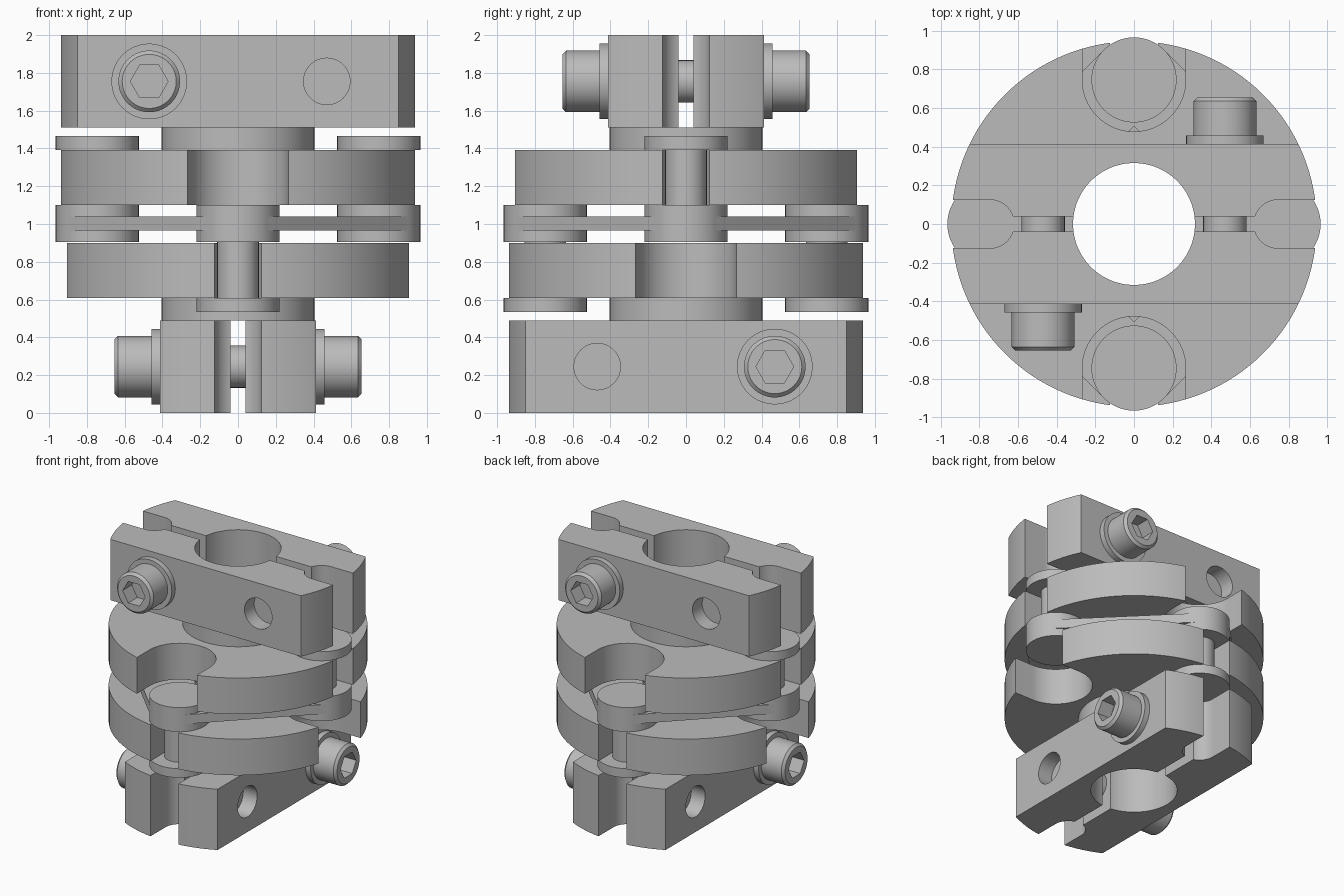
import bpy, bmesh, math
from math import cos, sin, pi
from mathutils import Matrix, Vector

if "Cube" in bpy.data.objects:
    bpy.data.objects.remove(bpy.data.objects["Cube"], do_unlink=True)

mat = bpy.data.materials.new("steel_grey")
mat.use_nodes = True
grey = (0.5, 0.5, 0.5, 1)
mat.diffuse_color = grey
mat.node_tree.nodes["Principled BSDF"].inputs["Base Color"].default_value = grey

R = 0.945          # outer radius
BORE = 0.315       # shaft bore radius
BOLT = 0.745       # disc bolt circle radius
SCREW_X, SCREW_Z = 0.47, 1.755


def add(name, bm):
    bmesh.ops.recalc_face_normals(bm, faces=bm.faces)
    me = bpy.data.meshes.new(name)
    bm.to_mesh(me)
    bm.free()
    me.materials.append(mat)
    ob = bpy.data.objects.new(name, me)
    bpy.context.collection.objects.link(ob)
    return ob


def prism(name, points, z0, z1):
    bm = bmesh.new()
    face = bm.faces.new([bm.verts.new((x, y, z0)) for x, y in points])
    top = bmesh.ops.extrude_face_region(bm, geom=[face])["geom"]
    verts = [v for v in top if isinstance(v, bmesh.types.BMVert)]
    bmesh.ops.translate(bm, vec=(0, 0, z1 - z0), verts=verts)
    return add(name, bm)


def arc(r, a0=0, a1=2 * pi, n=96, c=(0, 0)):
    full = abs(a1 - a0 - 2 * pi) < 1e-6
    return [(c[0] + r * cos(a0 + (a1 - a0) * i / n), c[1] + r * sin(a0 + (a1 - a0) * i / n))
            for i in range(n if full else n + 1)]


def disc(name, r, z0, z1, c=(0, 0), n=96):
    return prism(name, arc(r, n=n, c=c), z0, z1)


def box(name, x, y, z0, z1):
    return prism(name, [(-x, -y), (x, -y), (x, y), (-x, y)], z0, z1)


def slot(r, angle, z0, z1):
    # Round-ended notch opening outward at the bolt circle
    pts = [(1.3, -r)] + arc(r, -pi / 2, -1.5 * pi, 32, (BOLT, 0)) + [(1.3, r)]
    ob = prism("slot_cutter", pts, z0, z1)
    ob.data.transform(Matrix.Rotation(angle, 4, "Z"))
    return ob


def boolean(ob, cutters, op="DIFFERENCE"):
    for cutter in cutters:
        mod = ob.modifiers.new("cut", "BOOLEAN")
        mod.operation, mod.solver, mod.object = op, "EXACT", cutter
        bpy.context.view_layer.update()
        ev = ob.evaluated_get(bpy.context.evaluated_depsgraph_get())
        me = bpy.data.meshes.new_from_object(ev)
        ob.modifiers.clear()
        ob.data = me
        bpy.data.objects.remove(cutter, do_unlink=True)
    return ob


def lathe(name, profile, n=64):
    bm = bmesh.new()
    rings = [[bm.verts.new((x, y, z)) for x, y in arc(r, n=n)] for r, z in profile]
    for a, b in zip(rings, rings[1:]):
        for i in range(n):
            bm.faces.new((a[i], a[(i + 1) % n], b[(i + 1) % n], b[i]))
    bm.faces.new(rings[0])
    bm.faces.new(rings[-1])
    return add(name, bm)


# Orientation that points local +z along -y at the clamp screw position
screw_frame = Matrix.Translation((-SCREW_X, 0, SCREW_Z)) @ Matrix.Rotation(pi / 2, 4, "X")
half_turn = Matrix.Rotation(pi, 4, "Z")
upper = []

# Clamp block, split by a thin gap, with bolt clearance and screw holes
block = disc("clamp_block", R, 1.51, 2.0, n=128)
boolean(block, [box("limit", 1.2, 0.413, 1.4, 2.1)], "INTERSECT")
cuts = [disc("bore", BORE, 1.4, 2.1), box("gap", 0.8, 0.04, 1.4, 2.1),
        slot(0.125, 0, 1.4, 2.1), slot(0.125, pi, 1.4, 2.1)]
for turn in (Matrix.Identity(4), half_turn):
    hole = disc("screw_hole", 0.123, -0.6, -0.29, n=48)
    hole.data.transform(turn @ screw_frame)
    cuts.append(hole)
upper.append(boolean(block, cuts))

# Neck and flange
upper.append(boolean(disc("hub_neck", 0.405, 1.39, 1.51), [disc("bore", BORE, 1, 2)]))
upper.append(boolean(disc("hub_flange", R, 1.1, 1.392, n=128),
                     [disc("bore", BORE, 1, 1.5)]
                     + [slot(0.125, a, 1, 1.5) for a in (0, pi)]
                     + [slot(0.267, a, 1, 1.5) for a in (pi / 2, -pi / 2)]))

# Clamp screws with hex sockets and their washers
for turn in (Matrix.Identity(4), half_turn):
    head = lathe("clamp_screw", [(0.112, -0.29), (0.112, 0.42), (0.163, 0.42),
                                 (0.163, 0.635), (0.143, 0.655)])
    boolean(head, [disc("hex_socket", 0.1, 0.54, 0.8, n=6)])
    washer = disc("clamp_screw_washer", 0.2, 0.413, 0.458, n=64)
    for ob in (head, washer):
        ob.data.transform(turn @ screw_frame)
        upper.append(ob)

# Disc bolts
for side in (-1, 1):
    c = (side * BOLT, 0)
    upper.append(disc("disc_bolt_head", 0.22, 1.392, 1.465, c, 64))
    upper.append(disc("disc_bolt_shank", 0.11, 1.05, 1.4, c, 48))

# Lower hub: the upper one flipped about the diagonal axis
flip = (Matrix.Translation((0, 0, 1)) @ Matrix.Rotation(pi, 4, Vector((1, 1, 0)))
        @ Matrix.Translation((0, 0, -1)))
for ob in upper:
    low = bpy.data.objects.new("lower_" + ob.name, ob.data.copy())
    low.data.transform(flip)
    bpy.context.collection.objects.link(low)
    ob.name = "upper_" + ob.name

# Flexible disc with a square opening, and four spacers
outline = []
for k in range(4):
    a = k * pi / 2
    outline += arc(0.22, a - pi / 4, a + pi / 4, 16, (BOLT * cos(a), BOLT * sin(a)))
    disc("disc_spacer", 0.22, 0.905, 1.1, (BOLT * cos(a), BOLT * sin(a)), 64)
boolean(prism("flexible_disc", outline, 0.965, 1.04),
        [disc("opening", 0.505, 0.9, 1.1, n=4)])

# Smooth curved walls, sharp edges
bpy.ops.object.select_all(action="DESELECT")
for ob in bpy.context.collection.objects:
    if ob.type == "MESH":
        ob.select_set(True)
        bpy.context.view_layer.objects.active = ob
bpy.ops.object.shade_smooth_by_angle(angle=math.radians(30))
